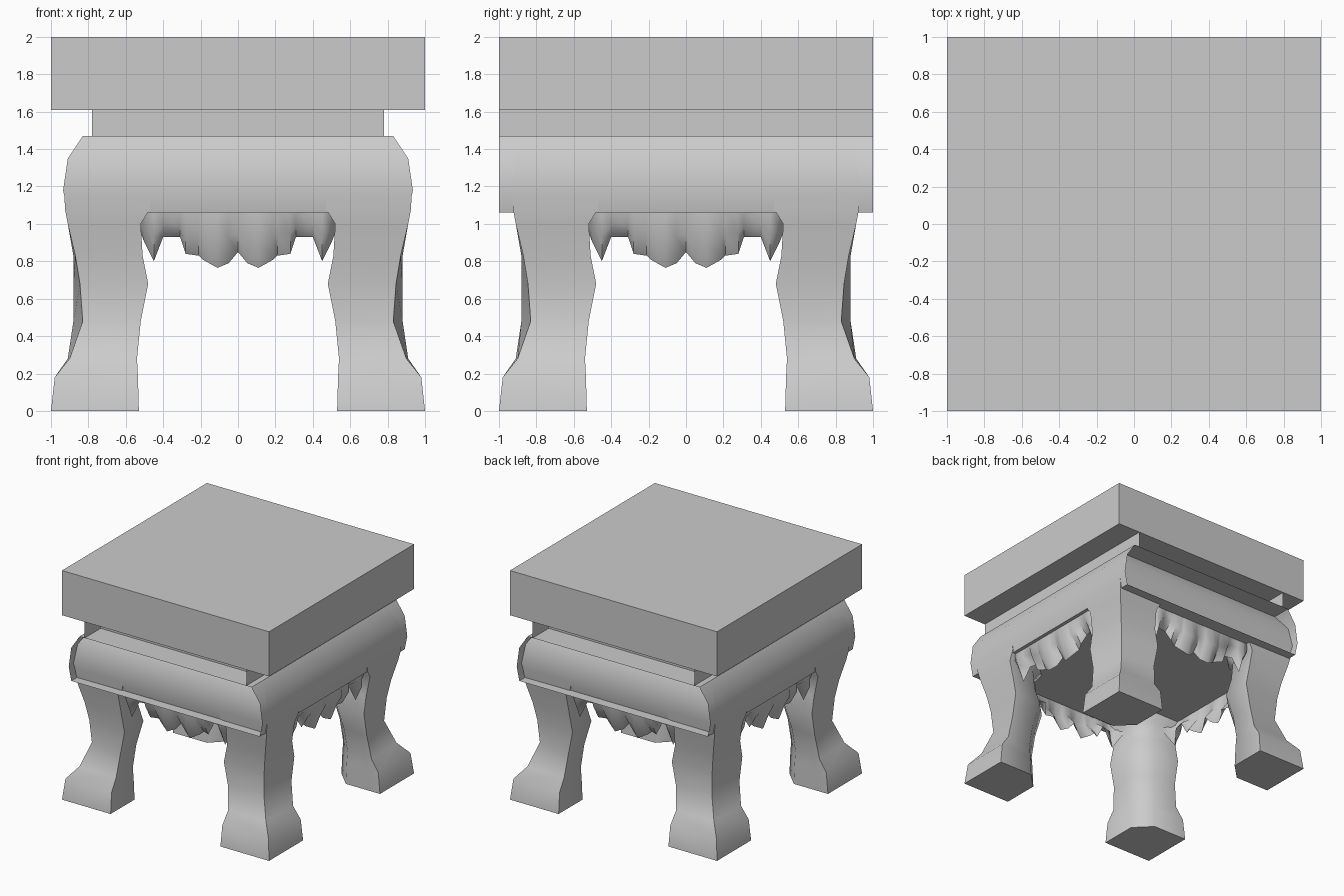
import bpy, bmesh, math
from mathutils import Matrix

if "Cube" in bpy.data.objects:
    bpy.data.objects.remove(bpy.data.objects["Cube"])


def finish(name, bm, normals=True, angle=50):
    if normals:
        bmesh.ops.recalc_face_normals(bm, faces=bm.faces)
    me = bpy.data.meshes.new(name)
    bm.to_mesh(me)
    bm.free()
    ob = bpy.data.objects.new(name, me)
    bpy.context.collection.objects.link(ob)
    bpy.ops.object.select_all(action='DESELECT')
    ob.select_set(True)
    bpy.context.view_layer.objects.active = ob
    bpy.ops.object.shade_smooth_by_angle(angle=math.radians(angle))
    return ob


def loft(name, rings, closed=True, caps=(True, True), angle=50):
    bm = bmesh.new()
    rows = [[bm.verts.new(p) for p in r] for r in rings]
    n = len(rows[0])
    for a, b in zip(rows, rows[1:]):
        for i in range(n if closed else n - 1):
            j = (i + 1) % n
            bm.faces.new((a[i], a[j], b[j], b[i]))
    if caps[0]:
        bm.faces.new(rows[0])
    if caps[1]:
        bm.faces.new(rows[-1])
    return finish(name, bm, angle=angle)


def square(h, z):
    return [(-h, -h, z), (h, -h, z), (h, h, z), (-h, h, z)]


# seat slab
loft("seat", [square(1, 1.61), square(1, 2.0)])

# recessed neck and bulging frame, one square ring per profile point
profile = [(.78, 1.61), (.78, 1.47), (.83, 1.47), (.91, 1.35), (.935, 1.18), (.91, 1.06)]
loft("neck_and_frame", [square(h, z) for h, z in reversed(profile)], caps=(True, False))

# front and back extensions of the side profile, open at the ends
for s, name in ((-1, "front_rim"), (1, "back_rim")):
    outline = profile + [(-h, z) for h, z in reversed(profile)]
    loft(name, [[(x, s * y, z) for x, z in outline] for y in (.78, 1)],
         closed=True, caps=(False, False))
    bm = bmesh.new()
    bm.faces.new([bm.verts.new(p) for p in
                  ((-.83, s * .78, 1.47), (.83, s * .78, 1.47), (.83, s, 1.47), (-.83, s, 1.47))])
    finish(name + "_ledge", bm)

# curved legs: height, outer corner, outer side edge, inner side
leg = [(0, 1.0, 1.0, .53), (.18, .98, .98, .535), (.28, .90, .91, .54),
       (.48, .83, .88, .52), (.68, .845, .88, .48), (.83, .87, .88, .51),
       (1.0, .91, .91, .52), (1.08, .925, .92, .47), (1.2, .93, .93, .47)]
for sx, nx in ((-1, "left"), (1, "right")):
    for sy, ny in ((-1, "front"), (1, "back")):
        rings = []
        for z, c, o, i in leg:
            m = i + .14
            pts = [(c, c), (i, o), (i, m), (m, i), (o, i)]
            rings.append([(sx * x, sy * y, z) for x, y in pts])
        loft(f"{ny}_{nx}_leg", rings, angle=60)

# scalloped hanging aprons with pleats, one per side
half = [(0, .85, .02), (.05, .79, 0), (.11, .765, -.03), (.19, .81, .0), (.21, .83, .02),
        (.28, .84, -.02), (.31, .93, .02), (.40, .93, 0), (.45, .80, -.03), (.50, .90, .03),
        (.53, .98, .08)]
edge = [(-x, z, d) for x, z, d in reversed(half[1:])] + half
for k, side in enumerate(("front", "right", "back", "left")):
    rings = []
    for t in (0, .5, 1):
        bulge = .03 * math.sin(math.pi * t)
        rings.append([(x, -.88 + .09 * t - bulge + d * t, 1.065 + (z - 1.065) * t)
                      for x, z, d in edge])
    ob = loft(side + "_scalloped_apron", rings, closed=False, caps=(False, False), angle=60)
    ob.data.transform(Matrix.Rotation(k * math.pi / 2, 4, 'Z'))
